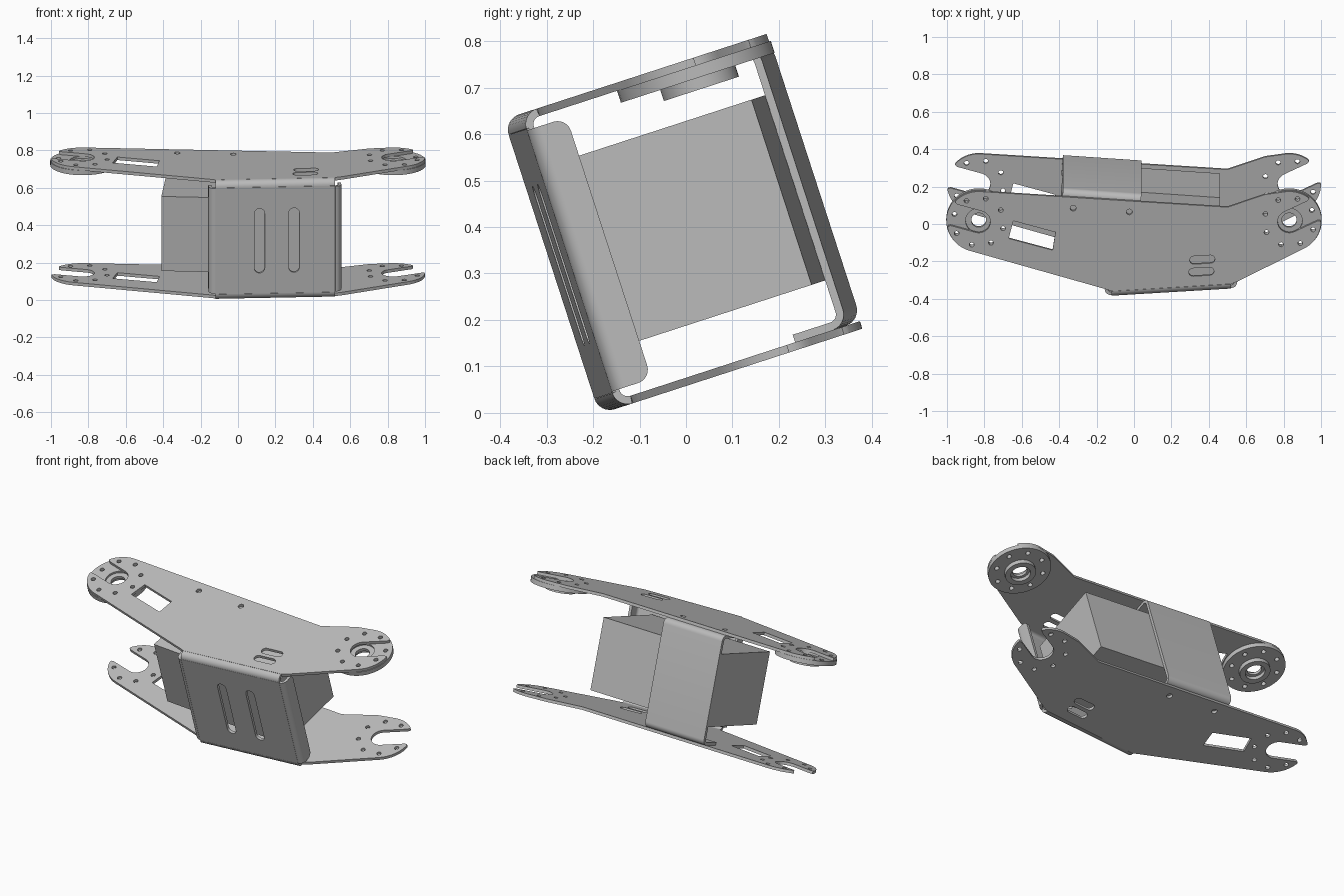
import bpy, bmesh
from math import sin, cos, radians, pi
from mathutils import Matrix, Vector

if "Cube" in bpy.data.objects:
    bpy.data.objects.remove(bpy.data.objects["Cube"])

metal = bpy.data.materials.new("brushed_grey")
metal.use_nodes = True
GREY = (0.5, 0.5, 0.5, 1)
metal.diffuse_color = GREY
metal.node_tree.nodes["Principled BSDF"].inputs["Base Color"].default_value = GREY

T = 0.017                      # sheet thickness
LOW, HIGH = 0.055, 0.722       # outer faces of the two side plates
HUB_X, HUB_Y, HUB_R = 0.83, 0.247, 0.17
BEND = 0.035
TILT = Matrix.Rotation(radians(18), 4, 'X')
SECTION = Matrix(((0, 0, 1, 0), (1, 0, 0, 0), (0, 1, 0, 0), (0, 0, 0, 1)))


def move(x, y, z=0, turn=0):
    return Matrix.Translation((x, y, z)) @ Matrix.Rotation(radians(turn), 4, 'Z')


def finish(name, bm, matrix):
    bmesh.ops.transform(bm, matrix=TILT @ matrix, verts=bm.verts)
    bmesh.ops.recalc_face_normals(bm, faces=bm.faces)
    mesh = bpy.data.meshes.new(name)
    bm.to_mesh(mesh)
    bm.free()
    mesh.materials.append(metal)
    obj = bpy.data.objects.new(name, mesh)
    bpy.context.collection.objects.link(obj)
    bpy.ops.object.select_all(action='DESELECT')
    obj.select_set(True)
    bpy.context.view_layer.objects.active = obj
    bpy.ops.object.shade_smooth_by_angle(angle=radians(35))
    return obj


def arc(cx, cy, r, a0, a1, n=16):
    angles = [radians(a0 + (a1 - a0) * i / n) for i in range(n + 1)]
    return [(cx + r * cos(a), cy + r * sin(a)) for a in angles]


def circle(cx, cy, r, n=16):
    return arc(cx, cy, r, 0, 360, n)[:-1]


def slot(cx, cy, length, width, turn=0):
    r, h = width / 2, (length - width) / 2
    pts = arc(h, 0, r, -90, 90, 8) + arc(-h, 0, r, 90, 270, 8)
    m = move(cx, cy, 0, turn)
    return [tuple((m @ Vector((x, y, 0)))[:2]) for x, y in pts]


def plate(name, loops, thick, matrix):
    """Flat plate: the first loop is the outline, the rest are holes."""
    curve = bpy.data.curves.new(name, 'CURVE')
    curve.dimensions, curve.fill_mode, curve.extrude = '2D', 'BOTH', thick / 2
    for loop in loops:
        spline = curve.splines.new('POLY')
        spline.points.add(len(loop) - 1)
        for p, (x, y) in zip(spline.points, loop):
            p.co = (x, y, 0, 1)
        spline.use_cyclic_u = True
    temp = bpy.data.objects.new(name + "_outline", curve)
    bpy.context.collection.objects.link(temp)
    deps = bpy.context.evaluated_depsgraph_get()
    mesh = bpy.data.meshes.new_from_object(temp.evaluated_get(deps))
    bm = bmesh.new()
    bm.from_mesh(mesh)
    bpy.data.objects.remove(temp)
    bpy.data.curves.remove(curve)
    bpy.data.meshes.remove(mesh)
    bmesh.ops.remove_doubles(bm, verts=bm.verts, dist=0.0002)
    return finish(name, bm, matrix)


def sheet(name, path, z0, z1, matrix, round_end=0):
    """Bent sheet: a centre line given thickness and extruded from z0 to z1."""
    bm = bmesh.new()
    rings = []
    for i, p in enumerate(path):
        a, b = path[max(i - 1, 0)], path[min(i + 1, len(path) - 1)]
        d = Vector((b[0] - a[0], b[1] - a[1])).normalized() * T / 2
        rings.append([bm.verts.new((p[0] - s * d.y, p[1] + s * d.x, z))
                      for s, z in ((1, z0), (-1, z0), (-1, z1), (1, z1))])
    for r, q in zip(rings, rings[1:]):
        for k in range(4):
            bm.faces.new((r[k], r[(k + 1) % 4], q[(k + 1) % 4], q[k]))
    bm.faces.new(rings[0])
    bm.faces.new(rings[-1])
    if round_end:
        e = rings[-1]
        edges = [bm.edges.get((e[0], e[1])), bm.edges.get((e[2], e[3]))]
        bmesh.ops.bevel(bm, geom=edges, offset=round_end, segments=6,
                        profile=0.5, affect='EDGES')
    return finish(name, bm, matrix)


def ear(cx, a0, a1, notch):
    """Rounded plate end with an open slot pointing along the notch angle."""
    w = HUB_R * 0.365
    tip = [(0.152, 0.069), (0.138, w)]
    fork = [(x, -y) for x, y in tip] + arc(0, 0, w, -90, -270) + tip[::-1]
    m = move(cx, HUB_Y, 0, notch)
    fork = [tuple((m @ Vector((x, y, 0)))[:2]) for x, y in fork]
    return (arc(cx, HUB_Y, HUB_R, a0, notch - 28) + fork
            + arc(cx, HUB_Y, HUB_R, notch + 28, a1))


def bolt_holes(cx, cy, start, steps):
    return [circle(*arc(cx, cy, 0.135, 0, start + 45 * k, 1)[1], 0.013, 12) for k in steps]


# Side plates with forked ends, windows, slots and bolt holes
ends = {"right": (-HUB_X, 164), "left": (HUB_X, 26)}
outline = (ear(-HUB_X, 86, 254, 164)
           + [(-0.14, -0.135), (-0.12, -0.143), (0.52, -0.102), (0.56, -0.085)]
           + ear(HUB_X, -62, 100, 26) + [(0.70, 0.40), (0.5, 0.329)])
holes = [[(-0.645, 0.252), (-0.42, 0.188), (-0.435, 0.087), (-0.67, 0.153)],
         slot(0.365, 0.034, 0.135, 0.045, 3.6), slot(0.36, -0.034, 0.135, 0.045, 3.6),
         circle(-0.325, 0.323, 0.016), circle(-0.025, 0.302, 0.016)]
for x, notch in ends.values():
    holes += bolt_holes(x, HUB_Y, notch, range(1, 8))
plate("upper_plate", [outline] + holes, T, move(0, 0, HIGH - T / 2))
plate("lower_plate", [outline] + holes, T, move(0, 0, LOW + T / 2))

# Servo horn discs under the upper plate
for side, (x, notch) in ends.items():
    at = lambda top, thick: move(x, HUB_Y, top - thick / 2, notch)
    top = HIGH - T
    plate(side + "_horn_disc", [circle(0, 0, 0.174, 48), circle(0, 0, 0.07, 32)]
          + bolt_holes(0, 0, 0, range(8)), 0.027, at(top, 0.027))
    plate(side + "_horn_hub", [circle(0, 0, 0.07, 32), circle(0, 0, 0.04, 24)],
          0.018, at(top - 0.012, 0.018))
    plate(side + "_horn_boss", [circle(0, 0, 0.085, 32), circle(0, 0, 0.055, 24)],
          0.025, at(top - 0.027, 0.025))

# Front panel with two long slots, bent into both side plates
FRONT = move(0.2, -0.158, 0, 3.6)
HALF = 0.32
mid, z_lo, z_hi = BEND - T / 2, LOW + BEND, HIGH - BEND
panel = [(-HALF, z_lo), (HALF, z_lo), (HALF, z_hi), (-HALF, z_hi)]
slots = [slot(x, 0.386, 0.362, 0.056, 90) for x in (-0.085, 0.1)]
plate("front_panel", [panel] + slots, T,
      FRONT @ Matrix.Translation((0, T / 2, 0)) @ Matrix.Rotation(pi / 2, 4, 'X'))
sheet("front_upper_bend", arc(BEND, z_hi, mid, 180, 90, 8), -HALF, HALF, FRONT @ SECTION)
sheet("front_lower_bend", arc(BEND, z_lo, mid, 180, 270, 8), -HALF, HALF, FRONT @ SECTION)

# Side flanges of the front panel
flange = arc(HALF, BEND, mid, -90, 0, 8) + [(HALF + mid, 0.088)]
for side, s in (("left", 1), ("right", -1)):
    sheet(side + "_front_flange", flange, z_lo + 0.003, z_hi - 0.003,
          FRONT @ Matrix.Diagonal((s, 1, 1, 1)), 0.03)

# Rear bracket with tabs tucked between the plates
BACK = move(-0.17, 0.405, 0, -4.1)
b_lo, b_hi = LOW + T, HIGH - T
rear = ([(-0.12, b_lo + T / 2)] + arc(-BEND, b_lo + BEND, mid, -90, 0, 8)
        + arc(-BEND, b_hi - BEND, mid, 0, 90, 8) + [(-0.12, b_hi - T / 2)])
sheet("rear_bracket", rear, -0.21, 0.21, BACK @ SECTION)

# Central housing block
bm = bmesh.new()
bmesh.ops.create_cube(bm, size=1)
finish("housing_block", bm,
       move(0.025, 0.148, 0.388, -4.1) @ Matrix.Diagonal((0.84, 0.45, 0.419, 1)))
